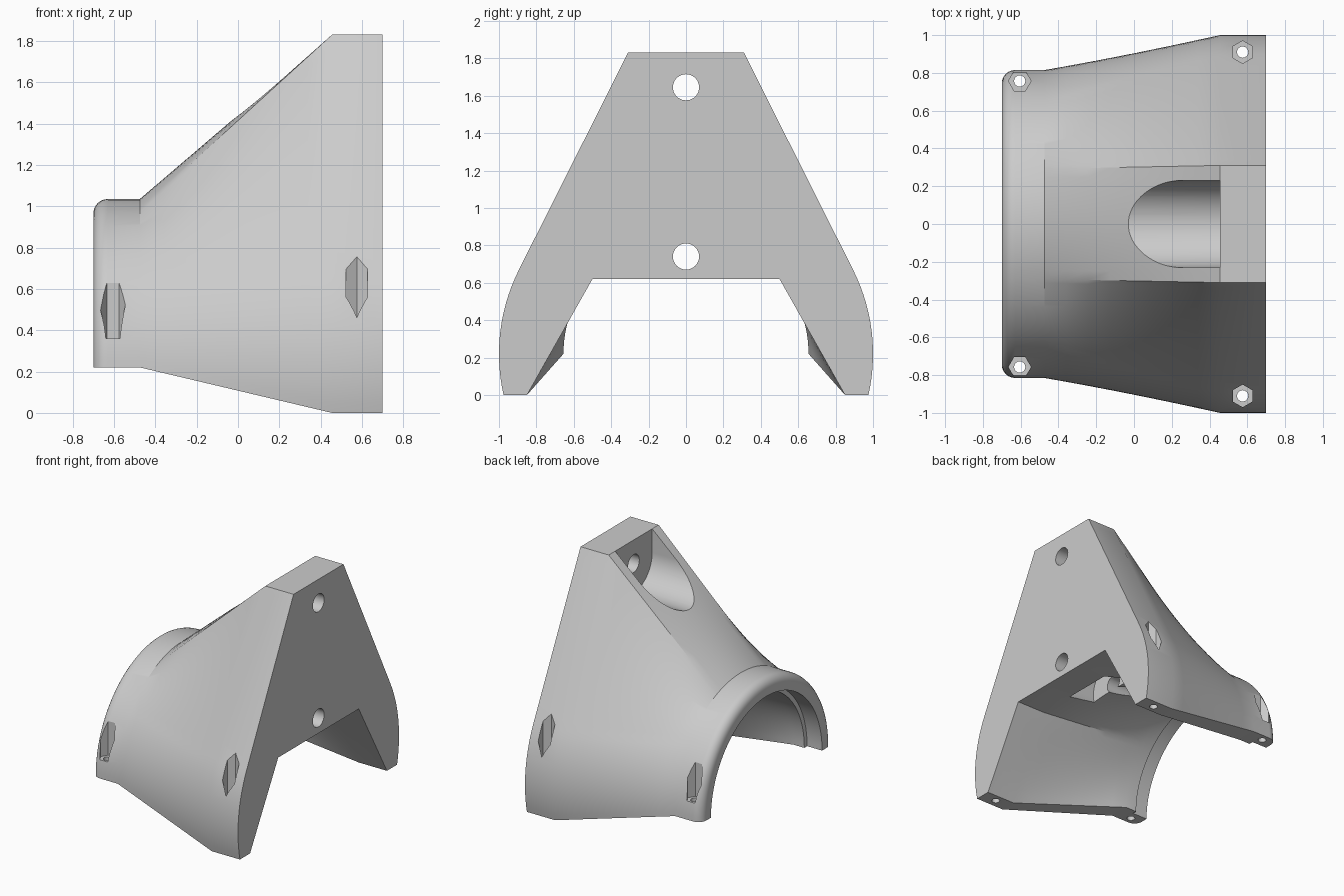
import bpy, bmesh, math
from mathutils import Matrix, Vector

if "Cube" in bpy.data.objects:
    bpy.data.objects.remove(bpy.data.objects["Cube"], do_unlink=True)

BASE_Z = 0.22      # centre height of all the arcs
CORNER = math.radians(21)
SHOULDER = math.radians(50)
TANGENT = math.radians(26.7)

mat = bpy.data.materials.new("light_grey")
mat.use_nodes = True
grey = (0.6, 0.6, 0.6, 1)
mat.diffuse_color = grey
mat.node_tree.nodes["Principled BSDF"].inputs["Base Color"].default_value = grey


def lerp(a, b, t):
    return tuple(p + (q - p) * t for p, q in zip(a, b))


def mirrored(half):
    """Half outline from top centre to bottom -> full outline."""
    return [(-y, z) for y, z in reversed(half[1:])] + half


def arc(r, a, b, n):
    """Arc points after angle a up to angle b, measured from the top."""
    angles = [a + (b - a) * i / n for i in range(1, n + 1)]
    return [(r * math.sin(t), BASE_Z + r * math.cos(t)) for t in angles]


def collar_outline(r):
    half = [(0, BASE_Z + r)] + arc(r, 0, CORNER, 6)
    half += arc(r, CORNER, SHOULDER, 20) + arc(r, SHOULDER, math.pi / 2, 14)
    return mirrored(half)


def plate_outline():
    half = [(0.31 * i / 6, 1.83) for i in range(7)]
    start = math.pi / 2 - TANGENT
    touch = (math.sin(start), BASE_Z + math.cos(start))
    half += [lerp((0.31, 1.83), touch, i / 20) for i in range(1, 21)]
    half += arc(1, start, math.pi / 2 + math.asin(BASE_Z), 14)
    return mirrored(half)


def bore_outline(r):
    corner = math.radians(45)
    half = [(0, BASE_Z + r)] + arc(r, 0, corner, 12) + arc(r, corner, math.pi / 2, 14)
    return mirrored(half + [(r, -0.3)])


def arch_outline():
    half = [(0.5 * i / 12, 0.62) for i in range(13)]
    half += [lerp((0.5, 0.62), (0.85, 0), i / 14) for i in range(1, 15)]
    half.append((1.02, -0.3))
    return mirrored(half)


def add_object(name, bm):
    bmesh.ops.recalc_face_normals(bm, faces=bm.faces)
    mesh = bpy.data.meshes.new(name)
    bm.to_mesh(mesh)
    bm.free()
    obj = bpy.data.objects.new(name, mesh)
    bpy.context.collection.objects.link(obj)
    mesh.materials.append(mat)
    return obj


def loft(name, sections):
    """Skin a list of (x, outline) sections and cap the ends."""
    bm = bmesh.new()
    rows = [[bm.verts.new((x, y, z)) for y, z in pts] for x, pts in sections]
    n = len(rows[0])
    for a, b in zip(rows, rows[1:]):
        for i in range(n):
            j = (i + 1) % n
            bm.faces.new((a[i], a[j], b[j], b[i]))
    bm.faces.new(rows[0])
    bm.faces.new(rows[-1])
    return add_object(name, bm)


def blend(xa, a, xb, b, steps):
    return [(xa + (xb - xa) * k / steps,
             [lerp(p, q, k / steps) for p, q in zip(a, b)])
            for k in range(steps + 1)]


def prism(name, start, end, r, sides, turn=0):
    start, end = Vector(start), Vector(end)
    axis = end - start
    bm = bmesh.new()
    place = Matrix.Translation((start + end) / 2) @ axis.to_track_quat("Z", "Y").to_matrix().to_4x4()
    bmesh.ops.create_cone(bm, cap_ends=True, segments=sides, radius1=r, radius2=r,
                          depth=axis.length,
                          matrix=place @ Matrix.Rotation(turn, 4, "Z"))
    return add_object(name, bm)


def cut(body, cutter):
    cutter.hide_render = True
    mod = body.modifiers.new("cut", "BOOLEAN")
    mod.operation = "DIFFERENCE"
    mod.solver = "EXACT"
    mod.object = cutter
    bpy.context.view_layer.objects.active = body
    bpy.ops.object.modifier_apply(modifier=mod.name)
    bpy.data.objects.remove(cutter, do_unlink=True)


# Outer shell: rounded collar flaring into the tall mounting plate
sections = []
for k in range(7):
    a = math.pi / 2 * k / 6
    sections.append((-0.63 - 0.07 * math.cos(a),
                     collar_outline(0.745 + 0.07 * math.sin(a))))
sections += blend(-0.475, collar_outline(0.815), 0.455, plate_outline(), 8)
sections.append((0.7, plate_outline()))
body = loft("bracket_body", sections)

# Arched cavity with a shallow counterbore at the collar mouth
mouth, bore = bore_outline(0.69), bore_outline(0.655)
cavity = [(-0.8, mouth), (-0.57, mouth), (-0.57, bore)]
cavity += blend(-0.475, bore, 0.455, arch_outline(), 8)
cavity.append((0.8, arch_outline()))
cut(body, loft("cavity_cutter", cavity))

# U-shaped screw pocket in the slope, open at the top
half = [(0.23 * math.sin(a), 1.645 - 0.23 * math.cos(a))
        for a in (math.pi / 2 * i / 16 for i in range(17))] + [(0.23, 2.2)]
slot = mirrored(half)
cut(body, loft("pocket_cutter", [(-0.9, slot), (0.455, slot)]))

# Lower screw recess and both plate holes
cut(body, prism("recess_cutter", (0.2, 0, 0.74), (0.455, 0, 0.74), 0.23, 48))
for x, z in ((-0.4, 0.74), (0.3, 1.645)):
    cut(body, prism("hole_cutter", (x, 0, z), (0.9, 0, z), 0.07, 32))

# Hexagonal nut pockets and vertical bolt holes on both flanks
for side in (-1, 1):
    for x, y, turn in ((-0.605, 0.757, math.pi / 2), (0.575, 0.91, 0)):
        cut(body, prism("nut_cutter", (x, y * side, 0.36), (x, y * side, 1.0),
                        0.06, 6, turn))
        cut(body, prism("bolt_cutter", (x, y * side, -0.2), (x, y * side, 0.5),
                        0.03, 16))

bpy.ops.object.select_all(action="DESELECT")
body.select_set(True)
bpy.context.view_layer.objects.active = body
bpy.ops.object.shade_smooth_by_angle(angle=math.radians(25))
